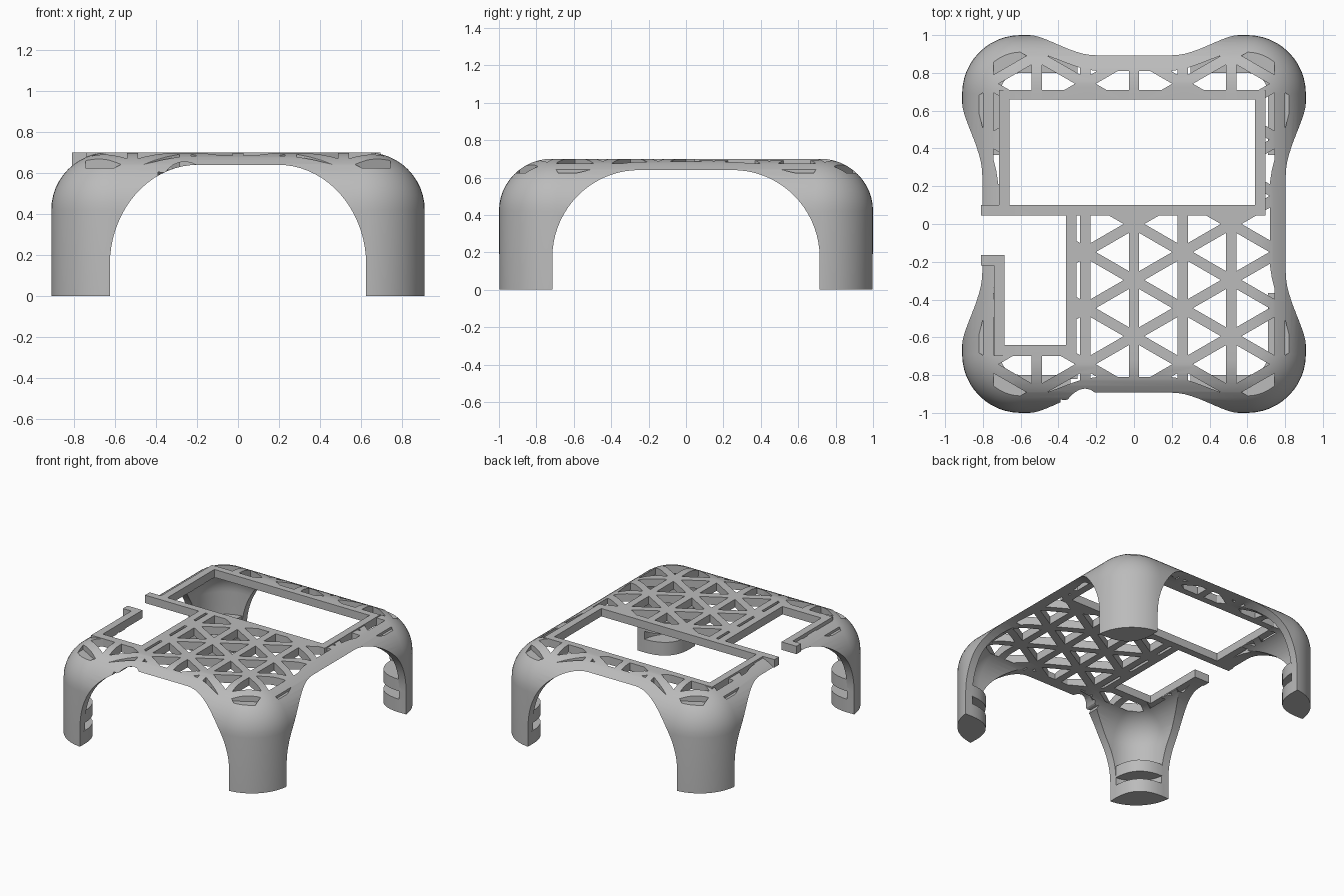
import bpy, bmesh, math
from mathutils import Vector

if "Cube" in bpy.data.objects:
    bpy.data.objects.remove(bpy.data.objects["Cube"])

grey = bpy.data.materials.new("mid_grey")
grey.use_nodes = True
grey.diffuse_color = (0.5, 0.5, 0.5, 1)
grey.node_tree.nodes["Principled BSDF"].inputs["Base Color"].default_value = (0.5, 0.5, 0.5, 1)

HX, HY, TOP = 0.91, 1.0, 0.70      # half sizes and height
CORNER, FILLET, WALL = 0.31, 0.28, 0.06
QUADS = [(1, 1), (-1, 1), (-1, -1), (1, -1)]


def finish(name, bm):
    bmesh.ops.recalc_face_normals(bm, faces=bm.faces)
    mesh = bpy.data.meshes.new(name)
    bm.to_mesh(mesh)
    bm.free()
    mesh.materials.append(grey)
    obj = bpy.data.objects.new(name, mesh)
    bpy.context.scene.collection.objects.link(obj)
    return obj


def add_prism(bm, pts, axis, lo, hi):
    """Extrude a 2D polygon along an axis."""
    place = {"x": lambda a, b, h: (h, a, b),
             "y": lambda a, b, h: (a, h, b),
             "z": lambda a, b, h: (a, b, h)}[axis]
    rings = [[bm.verts.new(place(a, b, h)) for a, b in pts] for h in (lo, hi)]
    bm.faces.new(rings[0])
    bm.faces.new(rings[1])
    for i in range(len(pts)):
        j = (i + 1) % len(pts)
        bm.faces.new((rings[0][i], rings[0][j], rings[1][j], rings[1][i]))


def prism(name, pts, axis, lo, hi):
    bm = bmesh.new()
    add_prism(bm, pts, axis, lo, hi)
    return finish(name, bm)


def box(name, x0, x1, y0, y1, z0, z1):
    return prism(name, [(x0, y0), (x1, y0), (x1, y1), (x0, y1)], "z", z0, z1)


def boolean(obj, other, operation="DIFFERENCE"):
    mod = obj.modifiers.new("bool", "BOOLEAN")
    mod.operation, mod.solver, mod.object = operation, "EXACT", other
    bpy.context.view_layer.update()
    mesh = bpy.data.meshes.new_from_object(
        obj.evaluated_get(bpy.context.evaluated_depsgraph_get()))
    obj.modifiers.clear()
    obj.data = mesh
    bpy.data.objects.remove(other)


def rounded_outline(inset):
    pts = []
    for k, (sx, sy) in enumerate(QUADS):
        for s in range(13):
            a = math.radians(90 * k + 7.5 * s)
            r = CORNER - inset
            pts.append((sx * (HX - CORNER) + r * math.cos(a),
                        sy * (HY - CORNER) + r * math.sin(a)))
    return pts


def dome(name, inset, bottom):
    """Rounded block with a filleted top edge."""
    r = FILLET - inset
    levels = [(inset, bottom)]
    for s in range(13):
        a = math.radians(7.5 * s)
        levels.append((inset + r * (1 - math.cos(a)), TOP - FILLET + r * math.sin(a)))
    bm = bmesh.new()
    rings = [[bm.verts.new((x, y, z)) for x, y in rounded_outline(d)] for d, z in levels]
    n = len(rings[0])
    for low, high in zip(rings, rings[1:]):
        for i in range(n):
            j = (i + 1) % n
            bm.faces.new((low[i], low[j], high[j], high[i]))
    bm.faces.new(rings[0])
    bm.faces.new(rings[-1])
    return finish(name, bm)


def arch(half, run, spring):
    """Arch profile: straight feet, elliptical shoulders, flat crown."""
    crown = 0.64
    right = [(half, -0.2)]
    for s in range(19):
        a = math.radians(5 * s)
        right.append((half - run + run * math.cos(a), spring + (crown - spring) * math.sin(a)))
    return right + [(-x, z) for x, z in reversed(right)]


def ease(t):
    t = max(0.0, min(1.0, t))
    return t * t * (3 - 2 * t)


# Hollow shell standing on four corner legs
shell = dome("shell", 0, 0)
boolean(shell, dome("cavity", WALL, -0.2))
boolean(shell, prism("front_arch", arch(0.625, 0.43, 0.15), "y", -1.5, 1.5))
boolean(shell, prism("side_arch", arch(0.715, 0.465, 0.17), "x", -1.5, 1.5))

# Triangular lattice openings, kept inside a waisted border
STEP = 0.297
COLUMN = STEP * math.sqrt(3) / 2
bm = bmesh.new()
for i in range(-4, 4):
    for j in range(-5, 5):
        for near, far in ((i, i + 1), (i + 1, i)):
            y = STEP * (j + 0.5 * (near % 2))
            tri = [Vector((near * COLUMN, y)), Vector((near * COLUMN, y + STEP)),
                   Vector((far * COLUMN, y + STEP / 2))]
            mid = sum(tri, Vector((0, 0))) / 3
            add_prism(bm, [mid + (p - mid) * 0.68 for p in tri], "z", 0.625, 0.9)
cells = finish("lattice_cells", bm)

quarter = []
for s in range(13):
    y = 0.69 * s / 12
    quarter.append((0.72 + 0.11 * ease((y - 0.2) / 0.47), y))
for s in range(1, 12):
    a = math.radians(7.5 * s)
    quarter.append((0.6 + 0.23 * math.cos(a), 0.69 + 0.23 * math.sin(a)))
for s in range(13):
    x = 0.6 * (1 - s / 12)
    quarter.append((x, 0.81 + 0.11 * ease((x - 0.18) / 0.42)))
half = quarter + [(-x, y) for x, y in reversed(quarter[:-1])]
border = half + [(x, -y) for x, y in reversed(half[1:-1])]
boolean(cells, prism("border", border, "z", 0.5, 1.0), "INTERSECT")
boolean(shell, cells)

# Screen window, port opening and its gap in the side rim
boolean(shell, box("window", -0.66, 0.64, 0.10, 0.66, 0.5, 0.9))
boolean(shell, box("port_opening", -0.687, -0.36, -0.64, 0.046, 0.5, 0.9))
boolean(shell, box("rim_gap", -1.2, -0.68, -0.165, 0.046, 0.5, 0.9))

# Small cable scoop under the front rim
scoop = [(-0.39, 0.5), (-0.39, 0.605)]
for s in range(9):
    a = math.radians(150 - 15 * s)
    scoop.append((-0.26 + 0.11 * math.cos(a), 0.545 + 0.11 * math.sin(a)))
scoop.append((-0.16, 0.5))
boolean(shell, prism("cable_scoop", scoop, "y", -1.2, -0.82))

# Square frame bars around the openings
FRAMES = {
    "window_bar_back": (-0.715, 0.695, 0.66, 0.71),
    "window_bar_front": (-0.81, 0.695, 0.045, 0.10),
    "window_bar_right": (-0.715, -0.66, 0.10, 0.66),
    "window_bar_left": (0.64, 0.695, 0.10, 0.66),
    "port_bar_inner": (-0.36, -0.305, -0.70, 0.045),
    "port_bar_front": (-0.74, -0.36, -0.70, -0.64),
    "port_bar_outer": (-0.74, -0.685, -0.64, -0.22),
    "port_bar_end": (-0.81, -0.685, -0.22, -0.165),
}
parts = [shell]
for name, (x0, x1, y0, y1) in FRAMES.items():
    parts.append(box(name, x0, x1, y0, y1, TOP - WALL, TOP))

# Lens-shaped foot pads and the ledges above them, inside each leg
lens = []
for s in range(13):
    a = math.radians(5 + 80 * s / 12)
    lens.append((0.6 + 0.307 * math.cos(a), 0.69 + 0.307 * math.sin(a)))
start, end = Vector(lens[-1]), Vector(lens[0])
for s in range(1, 12):
    t = s / 12
    p = start.lerp(end, t) - Vector((1, 1)) * 0.085 * 4 * t * (1 - t)
    lens.append((p.x, p.y))
for sx, sy in QUADS:
    side = ("back" if sy > 0 else "front") + ("_left" if sx > 0 else "_right")
    for kind, z0, z1 in (("foot_pad", 0, 0.10), ("leg_ledge", 0.16, 0.25)):
        parts.append(prism(f"{kind}_{side}", [(sx * x, sy * y) for x, y in lens], "z", z0, z1))

# Smooth curved walls while keeping edges crisp
bpy.ops.object.select_all(action="DESELECT")
for obj in parts:
    obj.select_set(True)
bpy.context.view_layer.objects.active = shell
bpy.ops.object.shade_smooth_by_angle(angle=math.radians(20))
